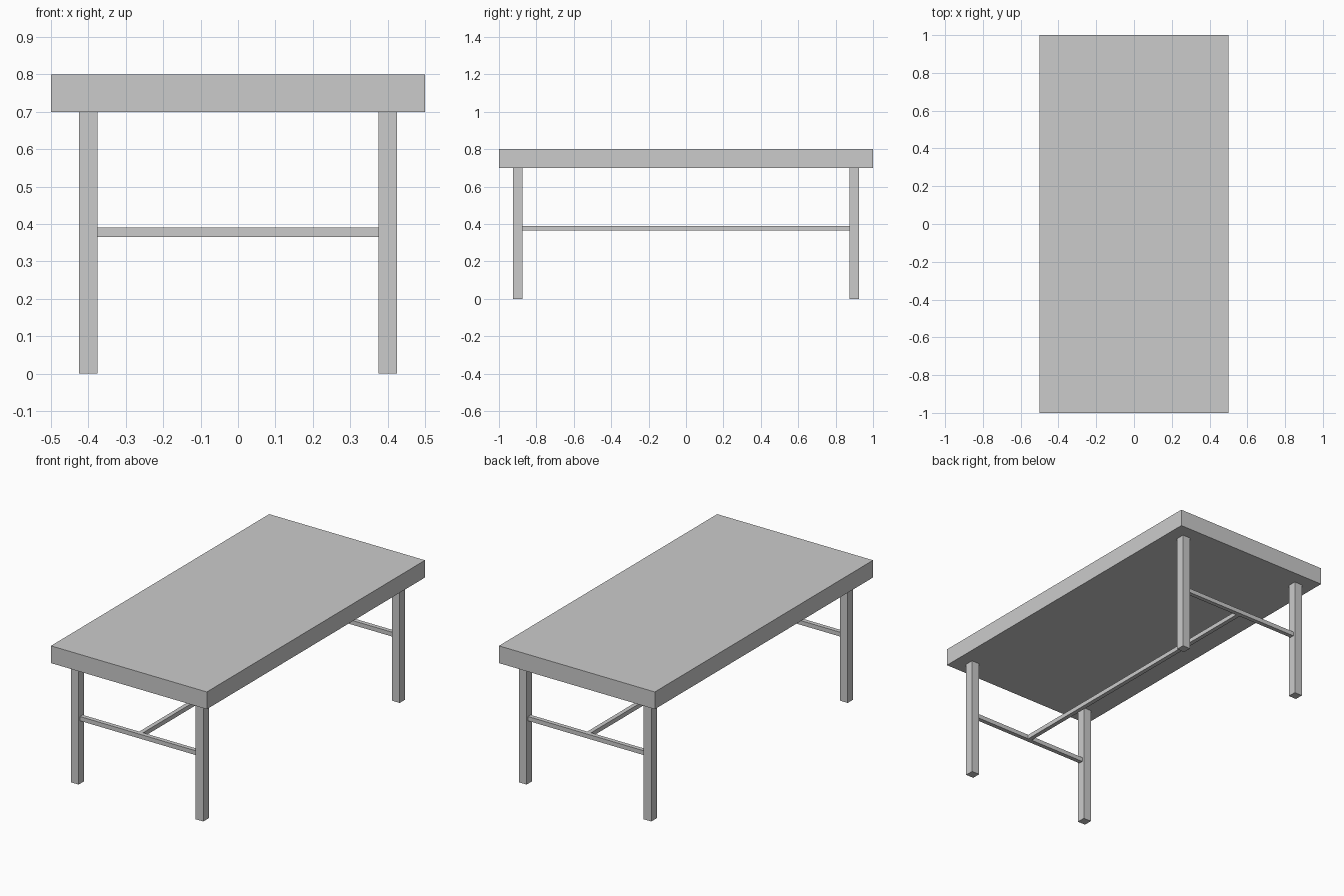
import bpy

if "Cube" in bpy.data.objects:
    bpy.data.objects.remove(bpy.data.objects["Cube"])


def box(name, lo, hi):
    """Axis-aligned box between two opposite corners."""
    x, y, z = zip(lo, hi)
    verts = [(a, b, c) for a in x for b in y for c in z]
    faces = [(0, 1, 3, 2), (4, 6, 7, 5), (0, 4, 5, 1),
             (2, 3, 7, 6), (0, 2, 6, 4), (1, 5, 7, 3)]
    mesh = bpy.data.meshes.new(name)
    mesh.from_pydata(verts, [], faces)
    obj = bpy.data.objects.new(name, mesh)
    bpy.context.collection.objects.link(obj)
    return obj


LEG_X, LEG_Y, HALF_LEG = 0.4, 0.9, 0.025
BAR_LO, BAR_HI, HALF_BAR = 0.365, 0.39, 0.0125

# Thick slab top
box("table_top", (-0.5, -1, 0.7), (0.5, 1, 0.8))

for end, sy in (("front", -1), ("back", 1)):
    y = sy * LEG_Y
    # Square legs
    for side, sx in (("left", -1), ("right", 1)):
        x = sx * LEG_X
        box(f"{end}_{side}_leg", (x - HALF_LEG, y - HALF_LEG, 0),
            (x + HALF_LEG, y + HALF_LEG, 0.7))
    # Cross bar between the two legs at this end
    inner = LEG_X - HALF_LEG
    box(f"{end}_cross_bar", (-inner, y - HALF_BAR, BAR_LO),
        (inner, y + HALF_BAR, BAR_HI))

# Long stretcher joining the cross bars
reach = LEG_Y - HALF_BAR
box("long_stretcher", (-HALF_BAR, -reach, BAR_LO), (HALF_BAR, reach, BAR_HI))
